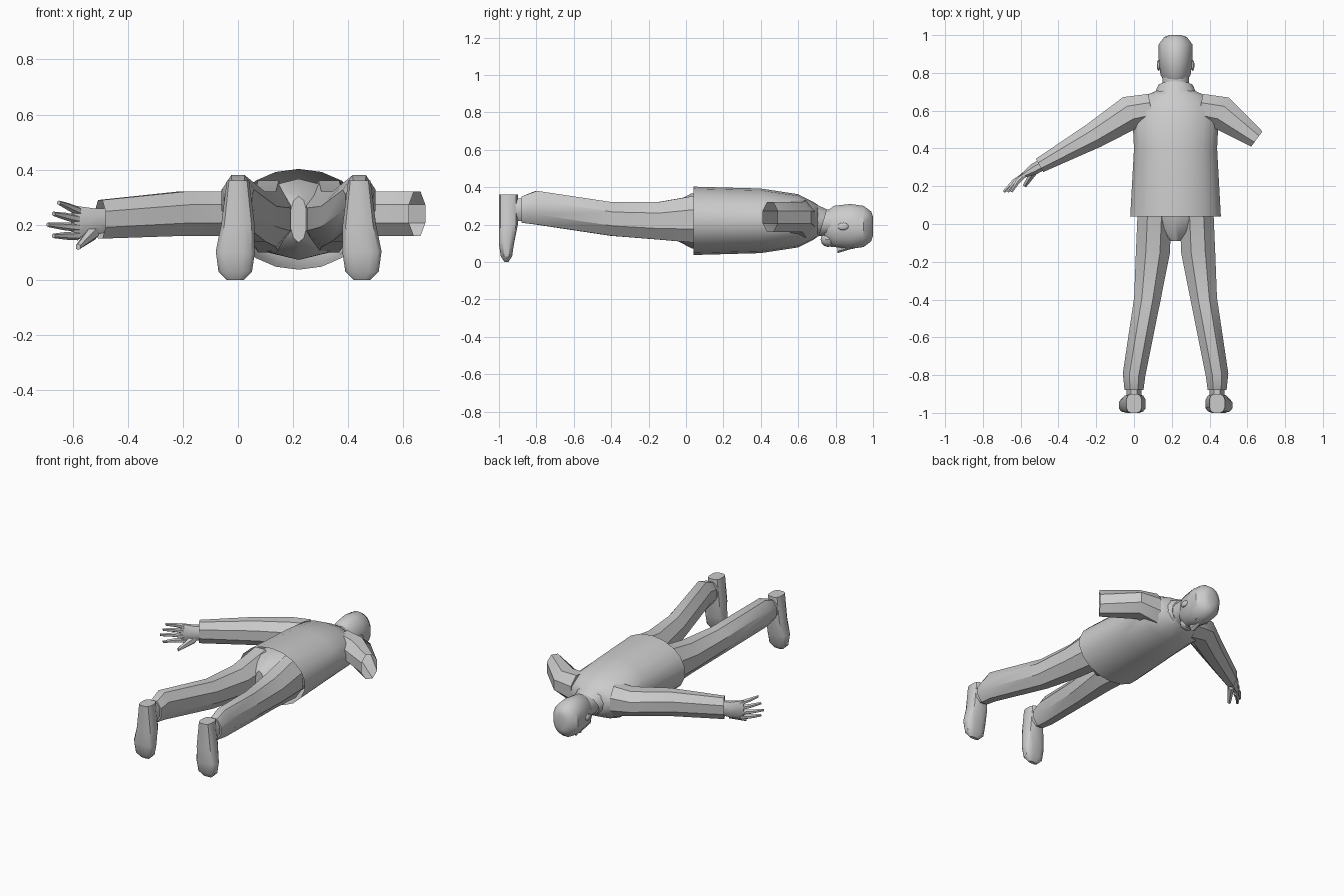
import bpy
import bmesh
import math
from mathutils import Vector

default_cube = bpy.data.objects.get("Cube")
if default_cube:
    bpy.data.objects.remove(default_cube, do_unlink=True)

MIDDLE = 0.22  # body centre line
UPWARD = Vector((0, 0, 1))
HEADWARD = Vector((0, 1, 0))

grey = bpy.data.materials.new("plain grey")
grey.use_nodes = True
grey.diffuse_color = (0.6, 0.6, 0.6, 1)
grey.node_tree.nodes["Principled BSDF"].inputs["Base Color"].default_value = grey.diffuse_color
parts = []


def finish(name, bm):
    bmesh.ops.recalc_face_normals(bm, faces=bm.faces)
    mesh = bpy.data.meshes.new(name)
    bm.to_mesh(mesh)
    bm.free()
    mesh.materials.append(grey)
    obj = bpy.data.objects.new(name, mesh)
    bpy.context.collection.objects.link(obj)
    parts.append(obj)
    return obj


def tube(name, stations, sides=8, power=2, up=UPWARD, start_cap=True, end_cap=True):
    """Loft rings given as (x, y, z, half width, half height along up)."""
    bm = bmesh.new()
    centres = [Vector(station[:3]) for station in stations]
    last = len(centres) - 1
    grow = 1 / math.cos(math.pi / sides)
    rings = []
    for i, (centre, station) in enumerate(zip(centres, stations)):
        tangent = centres[min(i + 1, last)] - centres[max(i - 1, 0)]
        across = tangent.cross(up).normalized()
        half_width, half_height = station[3:]
        ring = []
        for k in range(sides):
            angle = math.tau * (k + 0.5) / sides
            cosine, sine = math.cos(angle), math.sin(angle)
            u = math.copysign(abs(cosine) ** (2 / power), cosine) * half_width * grow
            v = math.copysign(abs(sine) ** (2 / power), sine) * half_height * grow
            ring.append(bm.verts.new(centre + across * u + up * v))
        rings.append(ring)
    for ring, following in zip(rings, rings[1:]):
        for k in range(sides):
            n = (k + 1) % sides
            bm.faces.new((ring[k], ring[n], following[n], following[k]))
    if start_cap:
        bm.faces.new(rings[0])
    if end_cap:
        bm.faces.new(rings[-1])
    return finish(name, bm)


def body_tube(name, height, rows, **options):
    """Loft along the centre line from rows of (y, half width, half height)."""
    stations = [(MIDDLE, y, height, width, depth) for y, width, depth in rows]
    return tube(name, stations, **options)


def mirrored(stations):
    return [(2 * MIDDLE - x, *rest) for x, *rest in stations]


def ball(name, centre, size):
    bm = bmesh.new()
    bmesh.ops.create_uvsphere(bm, u_segments=10, v_segments=6, radius=1)
    bmesh.ops.scale(bm, vec=size, verts=bm.verts)
    bmesh.ops.translate(bm, vec=centre, verts=bm.verts)
    return finish(name, bm)


# Jacket body, open at the hem
body_tube("jacket", 0.22, [
    (0.04, 0.24, 0.18), (0.4, 0.22, 0.17), (0.6, 0.23, 0.14),
    (0.68, 0.16, 0.1), (0.71, 0.09, 0.08),
], sides=18, start_cap=False)

# Collar, leaning up at the nape
collar = body_tube("collar", 0.21, [(0.66, 0.12, 0.1), (0.73, 0.09, 0.07)],
                   sides=12, start_cap=False, end_cap=False)
for vertex in collar.data.vertices:
    vertex.co.y += (vertex.co.z - 0.2) * 0.3

# Trouser seat
body_tube("trouser_seat", 0.22, [(0.2, 0.19, 0.14), (0.03, 0.18, 0.14), (-0.09, 0.03, 0.08)],
          sides=10)

# Legs, ankles and shoes
leg = [
    (0.11, 0.08, 0.23, 0.09, 0.13), (0.1, -0.15, 0.22, 0.09, 0.1),
    (0.07, -0.4, 0.23, 0.07, 0.09), (0, -0.8, 0.29, 0.06, 0.09), (0, -0.88, 0.28, 0.05, 0.07),
]
ankle = [(0, y, 0.28, 0.04, 0.06) for y in (-0.8, -0.92)]
shoe = [
    (0, -0.95, 0.36, 0.04, 0.05), (0, -0.95, 0.2, 0.06, 0.05),
    (-0.01, -0.96, 0.1, 0.07, 0.04), (-0.01, -0.96, 0.03, 0.06, 0.03),
    (-0.01, -0.96, 0, 0.03, 0.01),
]
for label, place in (("right", list), ("left", mirrored)):
    tube(label + "_trouser_leg", place(leg))
    tube(label + "_ankle", place(ankle))
    tube(label + "_shoe", place(shoe), sides=12, power=3, up=HEADWARD)

# Full sleeve on one side, short open sleeve on the other
shoulder = [(0.09, 0.61, 0.23, 0.08, 0.1), (-0.02, 0.59, 0.24, 0.09, 0.08)]
forearm = [(-0.21, 0.47, 0.24, 0.07, 0.08), (-0.5, 0.31, 0.22, 0.04, 0.07)]
tube("right_sleeve", shoulder + forearm, end_cap=False)
tube("left_short_sleeve", mirrored(shoulder) + [(0.65, 0.45, 0.24, 0.05, 0.08)], end_cap=False)

# Hand with fanned fingers and thumb
tube("right_palm", [
    (-0.46, 0.33, 0.22, 0.03, 0.04), (-0.53, 0.29, 0.21, 0.03, 0.05),
    (-0.6, 0.25, 0.21, 0.01, 0.06),
])
for i, label in enumerate(("little", "ring", "middle", "index")):
    base = Vector((-0.58, 0.26, 0.25 - 0.03 * i))
    tip = Vector((-0.69 + 0.02 * abs(i - 2), 0.17, 0.28 - 0.04 * i))
    knuckle = base.lerp(tip, 0.5) + Vector((0, 0.01, 0))
    rings = zip((base, knuckle, tip), (0.014, 0.012, 0.007))
    tube(label + "_finger", [(*point, radius, radius) for point, radius in rings], sides=6)
tube("thumb", [(-0.52, 0.29, 0.18, 0.02, 0.03), (-0.58, 0.2, 0.12, 0.01, 0.01)], sides=6)

# Neck and head, face turned down
body_tube("neck", 0.21, [(0.66, 0.07, 0.07), (0.79, 0.07, 0.07)], sides=12)
head = body_tube("head", 0.19, [
    (0.74, 0.05, 0.07), (0.79, 0.08, 0.11), (0.88, 0.09, 0.12),
    (0.95, 0.09, 0.11), (0.99, 0.06, 0.08), (1, 0.03, 0.05),
], sides=16)

# Chin, nose, brow, lips and ears
ball("chin", (MIDDLE, 0.76, 0.12), (0.05, 0.04, 0.04))
tube("nose", [(MIDDLE, 0.88, 0.08, 0.01, 0.01), (MIDDLE, 0.81, 0.07, 0.02, 0.02)], sides=6)
ball("brow", (MIDDLE, 0.89, 0.08), (0.05, 0.01, 0.01))
ball("lips", (MIDDLE, 0.78, 0.09), (0.03, 0.01, 0.01))
for label, sign in (("right", -1), ("left", 1)):
    ball(label + "_ear", (MIDDLE + sign * 0.09, 0.84, 0.19), (0.01, 0.03, 0.02))

# Smooth shading with crisp seams
bpy.ops.object.select_all(action="DESELECT")
for part in parts:
    part.select_set(True)
bpy.context.view_layer.objects.active = head
bpy.ops.object.shade_smooth_by_angle(angle=math.radians(35))
